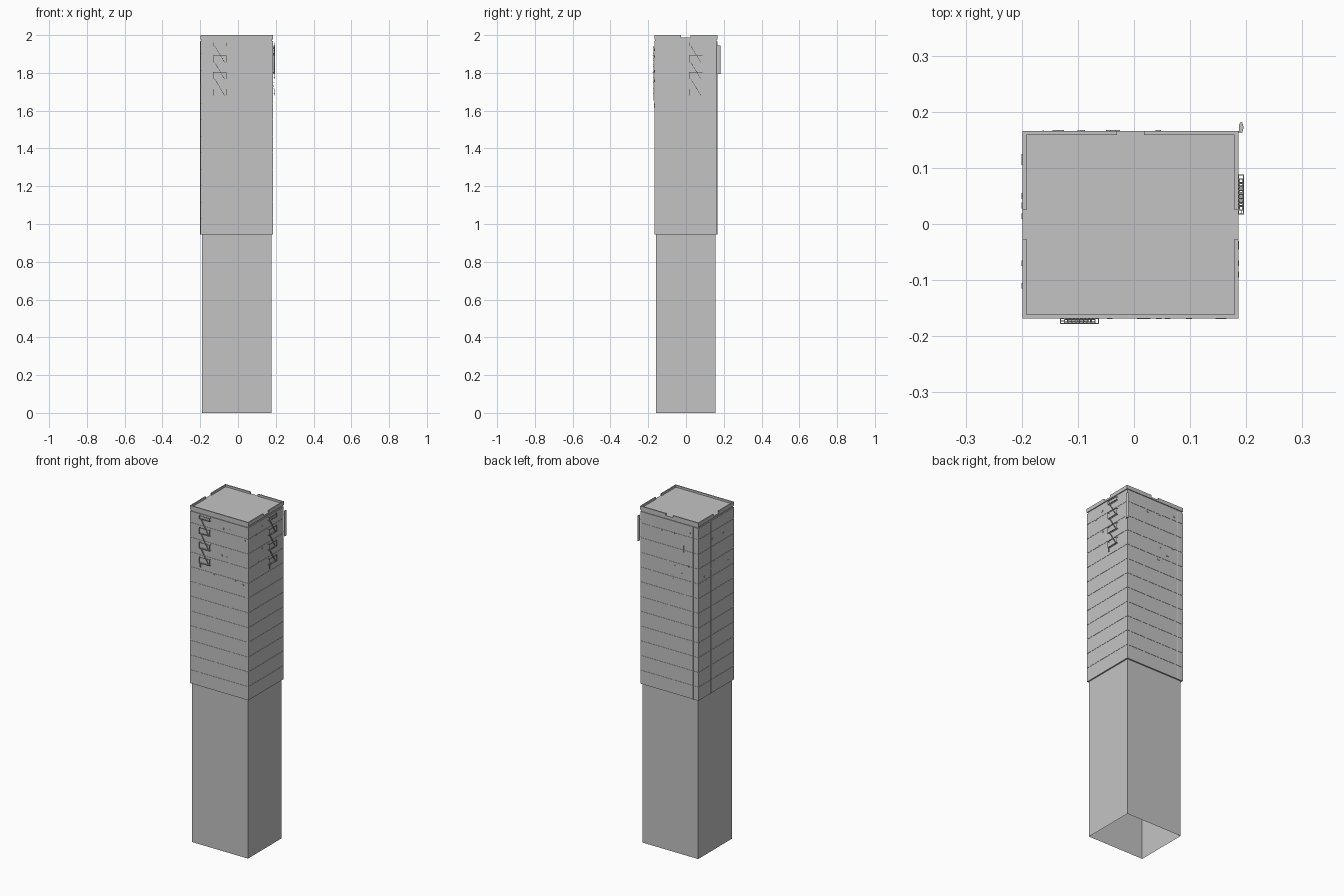
import bpy, bmesh, math
from mathutils import Matrix, Vector

if "Cube" in bpy.data.objects:
    bpy.data.objects.remove(bpy.data.objects["Cube"])

# One flat colour for everything
grey = bpy.data.materials.new("concrete_grey")
grey.diffuse_color = (0.55, 0.55, 0.55, 1)
grey.use_nodes = True
grey.node_tree.nodes["Principled BSDF"].inputs["Base Color"].default_value = grey.diffuse_color

X0, X1, Y0, Y1 = -0.198, 0.185, -0.167, 0.165   # outline of the upper walls
FLOOR = 0.0875                                   # storey height


def finish(name, bm, recalc=True):
    if recalc:
        bmesh.ops.recalc_face_normals(bm, faces=bm.faces[:])
    me = bpy.data.meshes.new(name)
    bm.to_mesh(me)
    bm.free()
    me.materials.append(grey)
    ob = bpy.data.objects.new(name, me)
    bpy.context.collection.objects.link(ob)
    return ob


def box(bm, lo, hi):
    c = [(a + b) / 2 for a, b in zip(lo, hi)]
    s = [abs(b - a) for a, b in zip(lo, hi)]
    bmesh.ops.create_cube(bm, size=1, matrix=Matrix.Translation(c) @ Matrix.Diagonal((*s, 1)))


# Each wall: along-wall coordinate u, distance out from the wall d, height z
WALLS = {
    "front": lambda u, d, z: Vector((u, Y0 - d, z)),
    "back": lambda u, d, z: Vector((u, Y1 + d, z)),
    "left": lambda u, d, z: Vector((X0 - d, u, z)),
    "right": lambda u, d, z: Vector((X1 + d, u, z)),
}


def wall_box(bm, side, u0, u1, d0, d1, z0, z1):
    box(bm, WALLS[side](u0, d0, z0), WALLS[side](u1, d1, z1))


def bar(bm, a, b, r):
    """Square bar between two points."""
    v = b - a
    m = (Matrix.Translation((a + b) / 2) @ v.to_track_quat('Z', 'Y').to_matrix().to_4x4()
         @ Matrix.Diagonal((2 * r, 2 * r, v.length, 1)))
    bmesh.ops.create_cube(bm, size=1, matrix=m)


# Tower shell: open base, slight overhang, storey seams, recess under the cornice, roof
profile = [(0.008, 0), (0.008, 0.945), (0, 0.945)]
for k in range(11):
    z = 1.027 + FLOOR * k
    profile += [(0, z - 0.0015), (0.0015, z - 0.0015), (0.0015, z + 0.0015), (0, z + 0.0015)]
profile += [(0, 1.968), (0.004, 1.968), (0.004, 1.978), (-0.001, 1.978), (-0.001, 1.988)]

bm = bmesh.new()
prev = None
for i, z in profile:
    ring = [bm.verts.new((x, y, z)) for x, y in
            ((X0 + i, Y0 + i), (X1 - i, Y0 + i), (X1 - i, Y1 - i), (X0 + i, Y1 - i))]
    if prev:
        for j in range(4):
            n = (j + 1) % 4
            bm.faces.new((prev[j], prev[n], ring[n], ring[j]))
    prev = ring
bm.faces.new(prev)
finish("tower_shell", bm, recalc=False)

# Roof parapet, with a gap in the middle of three sides
bm = bmesh.new()
T = 0.006
for side, spans in {
    "front": [(X0 - 0.001, X1 + 0.001)],
    "back": [(X0 - 0.001, -0.03), (0.018, X1 + 0.001)],
    "left": [(Y0 + T, -0.027), (0.025, Y1 - T)],
    "right": [(Y0 + T, -0.027), (0.025, Y1 - T)],
}.items():
    for a, b in spans:
        wall_box(bm, side, a, b, -T, 0.001, 1.988, 2.0)
finish("parapet", bm)


# Fire escapes: slatted landings, railings and zigzag stairs
def fire_escape(name, side, u0, u1):
    bm = bmesh.new()
    P = WALLS[side]
    D, r = 0.011, 0.0009
    for k in range(4):
        z = 1.68 + FLOOR * k
        rail = z + (0.035 if k < 3 else 0.018)
        for d in (0.001, D - r):
            bar(bm, P(u0, d, z), P(u1, d, z), r)
        for j in range(11):
            u = u0 + (u1 - u0) * j / 10
            bar(bm, P(u, 0, z), P(u, D, z), r)
        # railing
        bar(bm, P(u0, D - r, rail), P(u1, D - r, rail), r)
        for u in (u0, u1):
            bar(bm, P(u, 0, rail), P(u, D, rail), r)
            bar(bm, P(u, D - r, z), P(u, D - r, rail), r)
        # stair flight up to the next landing
        if k < 3:
            a, b = u1 - 0.008, u0 + 0.008
            for d in (0.003, 0.008):
                bar(bm, P(a, d, z), P(b, d, z + FLOOR), r)
            for j in range(1, 9):
                u, h = a + (b - a) * j / 9, z + FLOOR * j / 9
                wall_box(bm, side, u - 0.002, u + 0.002, 0.003, 0.008, h - 0.0005, h + 0.0005)
    # drop ladder
    for u in (u0 + 0.001, u0 + 0.007):
        bar(bm, P(u, 0.006, 1.655), P(u, 0.006, 1.68), r)
    for j in range(4):
        z = 1.658 + 0.006 * j
        bar(bm, P(u0 + 0.001, 0.006, z), P(u0 + 0.007, 0.006, z), r * 0.7)
    finish(name, bm)


fire_escape("front_fire_escape", "front", -0.131, -0.063)
fire_escape("right_fire_escape", "right", 0.018, 0.087)

# Small wall units scattered over the upper storeys
UNITS = {
    "front": [(.02, 1.92), (.06, 1.925), (.16, 1.886), (.024, 1.81), (.01, 1.76),
              (.044, 1.755), (-.043, 1.633), (.098, 1.632), (.15, 1.62)],
    "right": [(-.09, 1.9), (-.04, 1.93), (-.035, 1.8), (-.07, 1.73)],
    "back": [(.043, 1.89), (-.038, 1.9), (-.14, 1.925), (-.13, 1.725),
             (-.045, 1.705), (-.092, 1.67), (-.03, 1.625)],
    "left": [(.033, 1.86), (-.07, 1.855), (.014, 1.725), (-.11, 1.674),
             (.12, 1.725), (.05, 1.69), (.11, 1.663)],
}
bm = bmesh.new()
for side, spots in UNITS.items():
    for u, z in spots:
        wall_box(bm, side, u - 0.005, u + 0.005, -0.001, 0.0025, z - 0.004, z + 0.004)
wall_box(bm, "back", -0.102, -0.098, -0.001, 0.002, 1.80, 1.84)
finish("wall_units", bm)

# Drain pipes
for side, u in (("back", -0.162), ("left", 0.05)):
    bm = bmesh.new()
    bmesh.ops.create_cone(bm, segments=8, radius1=0.0015, radius2=0.0015, depth=1.02,
                          cap_ends=True,
                          matrix=Matrix.Translation(WALLS[side](u, 0.0005, 1.455)))
    finish(side + "_drain_pipe", bm)

# Hanging blade sign at the back right corner, with two brackets
bm = bmesh.new()
bmesh.ops.create_cone(bm, segments=12, radius1=1, radius2=1, depth=0.15, cap_ends=True,
                      matrix=Matrix.Translation((0.191, 0.172, 1.87))
                      @ Matrix.Diagonal((0.004, 0.010, 1, 1)))
for z in (1.82, 1.92):
    box(bm, (0.182, 0.163, z - 0.001), (0.191, 0.166, z + 0.001))
finish("blade_sign", bm)
